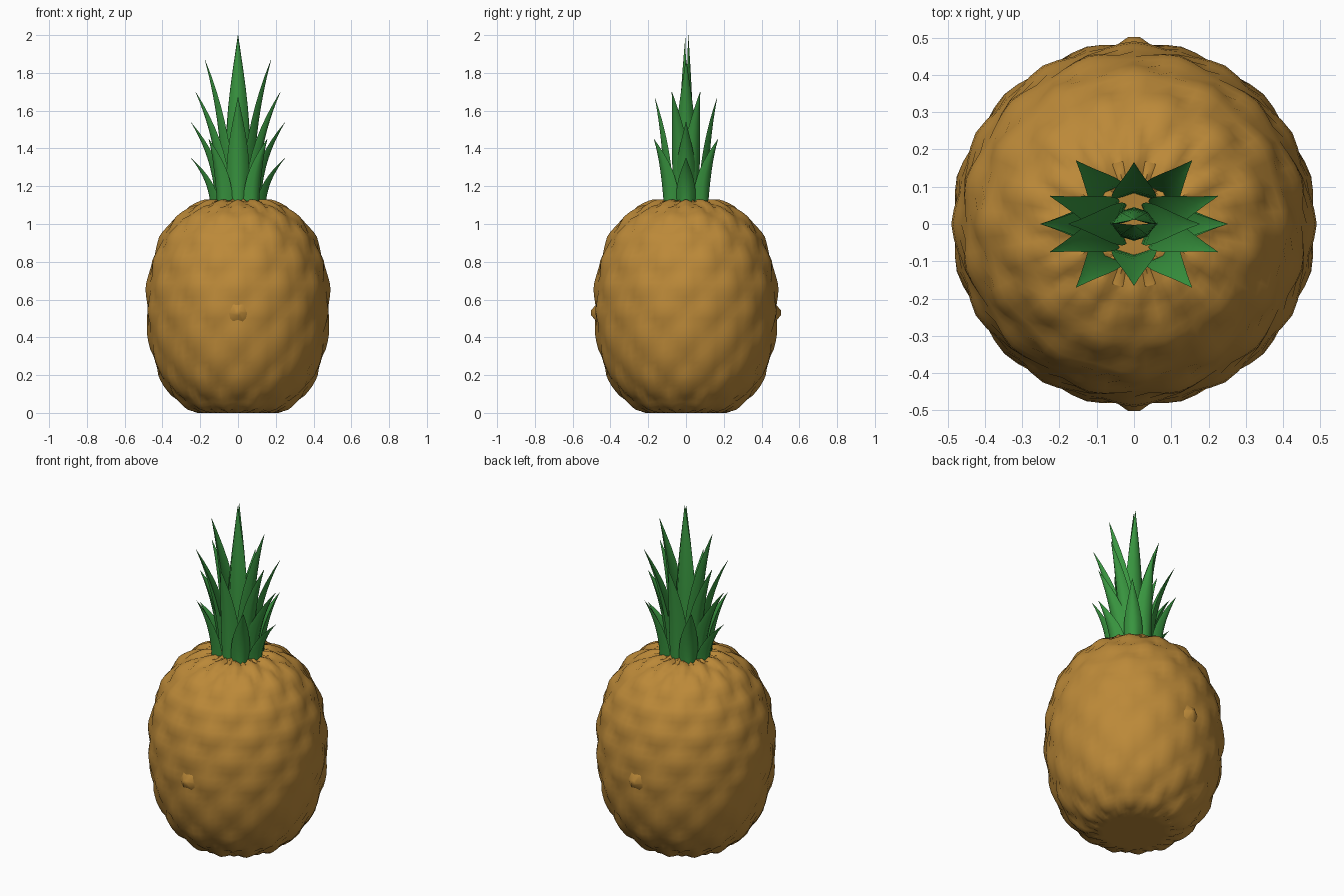
import bpy, bmesh, math
from mathutils import Vector

if "Cube" in bpy.data.objects:
    bpy.data.objects.remove(bpy.data.objects["Cube"], do_unlink=True)


def make_material(name, rgb):
    mat = bpy.data.materials.new(name)
    mat.use_nodes = True
    mat.diffuse_color = (*rgb, 1)
    mat.node_tree.nodes["Principled BSDF"].inputs["Base Color"].default_value = (*rgb, 1)
    return mat


rind = make_material("golden rind", (0.5, 0.25, 0.04))
green = make_material("leaf green", (0.04, 0.3, 0.05))


def finish(bm, name, mat, angle):
    bmesh.ops.recalc_face_normals(bm, faces=bm.faces)
    mesh = bpy.data.meshes.new(name)
    bm.to_mesh(mesh)
    bm.free()
    obj = bpy.data.objects.new(name, mesh)
    bpy.context.collection.objects.link(obj)
    mesh.materials.append(mat)
    bpy.ops.object.select_all(action='DESELECT')
    obj.select_set(True)
    bpy.context.view_layer.objects.active = obj
    bpy.ops.object.shade_smooth_by_angle(angle=math.radians(angle))
    return obj


def skin(bm, rings):
    """Bridge closed loops of points and cap both ends."""
    loops = [[bm.verts.new(p) for p in ring] for ring in rings]
    n = len(loops[0])
    for a, b in zip(loops, loops[1:]):
        for i in range(n):
            j = (i + 1) % n
            bm.faces.new((a[i], a[j], b[j], b[i]))
    bm.faces.new(loops[0])
    bm.faces.new(loops[-1])


# Fruit body: turned profile swollen by a lattice of diamond scales
PROFILE = [(0.16, 0), (0.26, 0.03), (0.34, 0.1), (0.405, 0.2), (0.45, 0.34),
           (0.47, 0.5), (0.47, 0.65), (0.445, 0.8), (0.40, 0.92),
           (0.33, 1.02), (0.25, 1.08), (0.17, 1.11), (0.08, 1.12)]
COLUMNS, SEGMENTS, STEPS = 12, 72, 4


def scale_bump(angle, length):
    u = COLUMNS * angle / math.tau
    v = length / 0.27
    a, b = (u + v) % 1, (u - v) % 1
    return min(1, 2.2 * min(a, 1 - a, b, 1 - b)) ** 0.6


bm = bmesh.new()
rings, length = [], 0
for k, (p, q) in enumerate(zip(PROFILE, PROFILE[1:])):
    p, q = Vector(p), Vector(q)
    out = Vector(((q - p).y, -(q - p).x)).normalized()
    for s in range(STEPS):
        c = p.lerp(q, s / STEPS)
        ring = []
        for i in range(SEGMENTS):
            t = math.tau * i / SEGMENTS - math.pi / 2
            h = 0.022 * scale_bump(t + math.pi / 2, length + 0.13)
            r, z = c.x + out.x * h, max(0, c.y + out.y * h)
            ring.append((r * math.cos(t), r * math.sin(t), z))
        rings.append(ring)
        length += (q - p).length / STEPS
skin(bm, rings)
finish(bm, "fruit_body", rind, 40)

# Small points on the front and back scales
for name, side in (("front_point", -1), ("back_point", 1)):
    bm = bmesh.new()
    skin(bm, [[(w * math.cos(i * math.tau / 6), side * y, 0.53 + w * math.sin(i * math.tau / 6))
               for i in range(6)] for w, y in ((0.06, 0.47), (0.015, 0.502))])
    finish(bm, name, rind, 40)


# Crown leaves: cupped blades that rise and then bend outwards
def leaf(name, tip, base_r, width, thick):
    tip = Vector(tip)
    flat = Vector((tip.x, tip.y, 0))
    out = flat.normalized() if flat.length > 0.01 else Vector((0, -1, 0))
    side = Vector((-out.y, out.x, 0))
    start = out * base_r + Vector((0, 0, 1.06))
    rings = []
    for k in range(11):
        t = k / 10
        c = start.lerp(tip, t)
        c -= out * (flat.length - base_r) * (t - t ** 2.2)
        w = width * ((0.75 + 0.25 * math.sin(math.pi * t)) * (1 - t ** 2.6)) + 0.001
        d = thick * (1 - t ** 2) + 0.001
        rings.append([c - side * w - out * d * 0.5, c - side * w * 0.55 + out * d * 0.3,
                      c + out * d * 0.5, c + side * w * 0.55 + out * d * 0.3,
                      c + side * w - out * d * 0.5, c - out * d * 0.15])
    bm = bmesh.new()
    skin(bm, rings)
    finish(bm, name, green, 50)


leaf("centre_leaf_front", (0, -0.003, 1.99), 0.02, 0.07, 0.05)
leaf("centre_leaf_back", (0, 0.012, 2.0), 0.02, 0.07, 0.05)
for sx, xname in ((1, "left"), (-1, "right")):
    leaf(f"top_leaf_{xname}", (sx * 0.175, 0, 1.87), 0.05, 0.062, 0.06)
    leaf(f"middle_leaf_{xname}", (sx * 0.25, 0, 1.54), 0.09, 0.06, 0.06)
    leaf(f"low_leaf_{xname}", (sx * 0.25, 0, 1.35), 0.12, 0.055, 0.05)
    for sy, yname in ((-1, "front"), (1, "back")):
        leaf(f"upper_leaf_{yname}_{xname}", (sx * 0.225, sy * 0.075, 1.7), 0.08, 0.055, 0.05)
        leaf(f"corner_leaf_{yname}_{xname}", (sx * 0.155, sy * 0.17, 1.45), 0.12, 0.055, 0.05)
for sy, yname in ((-1, "front"), (1, "back")):
    leaf(f"{yname}_leaf", (0, sy * 0.165, 1.67), 0.09, 0.065, 0.05)
